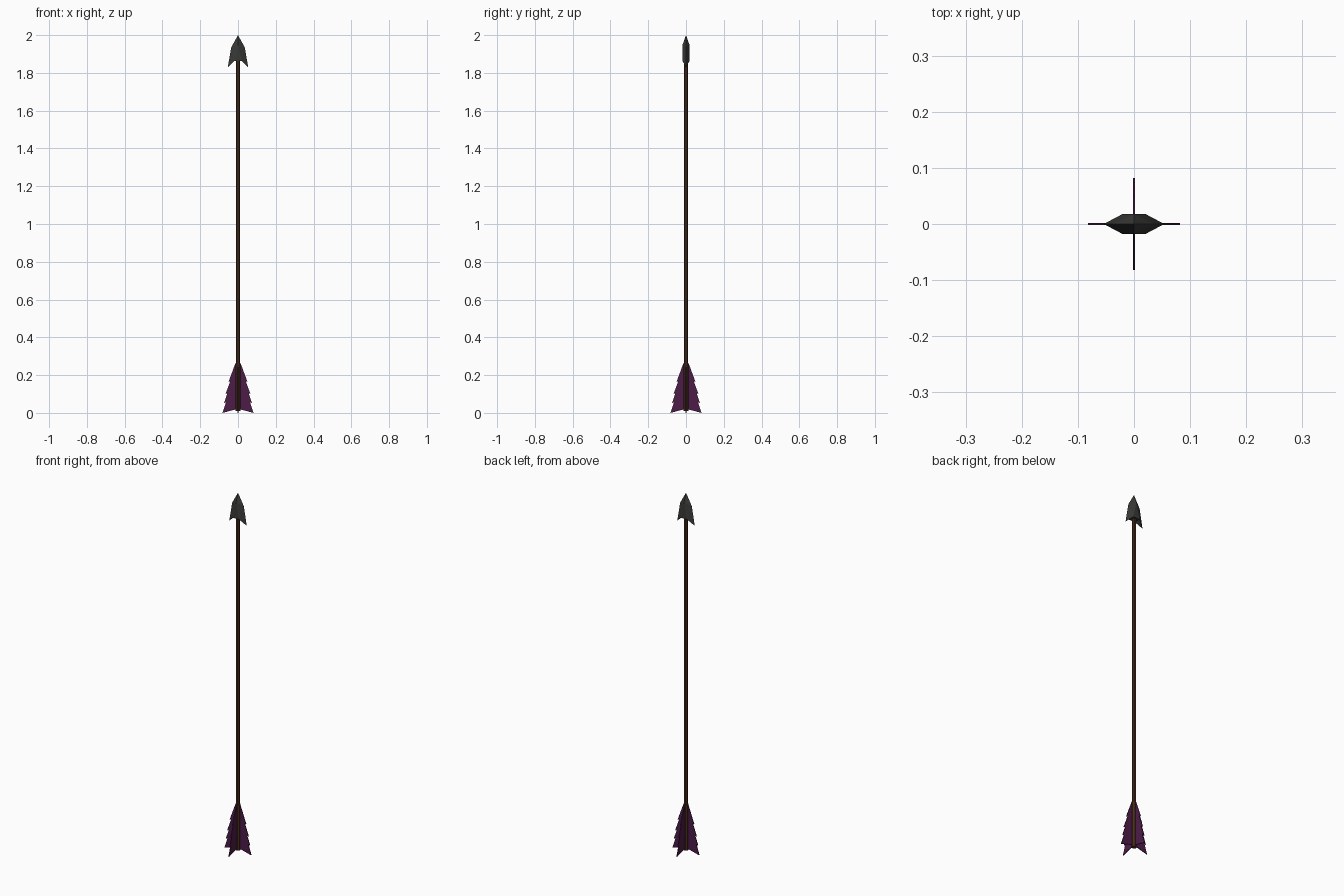
import bpy, bmesh
from math import radians
from mathutils import Matrix

if "Cube" in bpy.data.objects:
    bpy.data.objects.remove(bpy.data.objects["Cube"])


def material(name, rgb):
    m = bpy.data.materials.new(name)
    m.diffuse_color = (*rgb, 1)
    m.use_nodes = True
    m.node_tree.nodes["Principled BSDF"].inputs["Base Color"].default_value = m.diffuse_color
    return m


wood = material("dark_wood", (0.07, 0.026, 0.012))
iron = material("dark_iron", (0.04, 0.042, 0.038))
purple = material("purple_feather", (0.075, 0.012, 0.065))


def finish(bm, name, mat):
    bmesh.ops.recalc_face_normals(bm, faces=bm.faces)
    mesh = bpy.data.meshes.new(name)
    bm.to_mesh(mesh)
    bm.free()
    mesh.materials.append(mat)
    ob = bpy.data.objects.new(name, mesh)
    bpy.context.collection.objects.link(ob)
    return ob


def rod(name, radius, z0, z1, mat, sides=8):
    bm = bmesh.new()
    bmesh.ops.create_cone(bm, cap_ends=True, segments=sides, radius1=radius,
                          radius2=radius, depth=z1 - z0,
                          matrix=Matrix.Translation((0, 0, (z0 + z1) / 2))
                          @ Matrix.Rotation(radians(180 / sides), 4, 'Z'))
    return finish(bm, name, mat)


# Shaft and the slightly thicker nock end between the feathers
rod("shaft", 0.011, 0.012, 1.9, wood)
rod("nock_sleeve", 0.014, 0.01, 0.262, wood)

# Arrowhead: barbed blade edge with a raised, flat-faced middle
bm = bmesh.new()
tip = bm.verts.new((0, 0, 2))
edge = {}
for s in (-1, 1):
    edge[s] = [bm.verts.new((s * x, 0, z))
               for x, z in ((0.036, 1.935), (0.054, 1.83), (0.02, 1.862))]
for f in (-1, 1):
    top = bm.verts.new((0, f * 0.018, 1.95))
    base = {s: bm.verts.new((s * 0.02, f * 0.018, 1.862)) for s in (-1, 1)}
    for s in (-1, 1):
        shoulder, barb, notch = edge[s]
        for face in ((tip, shoulder, top), (top, shoulder, base[s]),
                     (shoulder, barb, base[s]), (base[s], barb, notch)):
            bm.faces.new(face)
    bm.faces.new((top, base[-1], base[1]))
    bm.faces.new((base[-1], base[1], edge[1][2], edge[-1][2]))
finish(bm, "arrowhead", iron)

# Four feathers with a stepped, saw-toothed outer edge
outline = [(0, 0.262), (0.014, 0.262), (0.05, 0.165), (0.041, 0.168),
           (0.066, 0.1), (0.056, 0.104), (0.074, 0.052), (0.064, 0.056),
           (0.082, 0.0), (0.014, 0.018), (0, 0.018)]
for i in range(4):
    bm = bmesh.new()
    face = bm.faces.new([bm.verts.new((x, -0.002, z)) for x, z in outline])
    new = bmesh.ops.extrude_face_region(bm, geom=[face])["geom"]
    bmesh.ops.translate(bm, vec=(0, 0.004, 0),
                        verts=[g for g in new if isinstance(g, bmesh.types.BMVert)])
    bmesh.ops.rotate(bm, verts=bm.verts, matrix=Matrix.Rotation(radians(90 * i), 3, 'Z'))
    finish(bm, f"feather_{i + 1}", purple)
